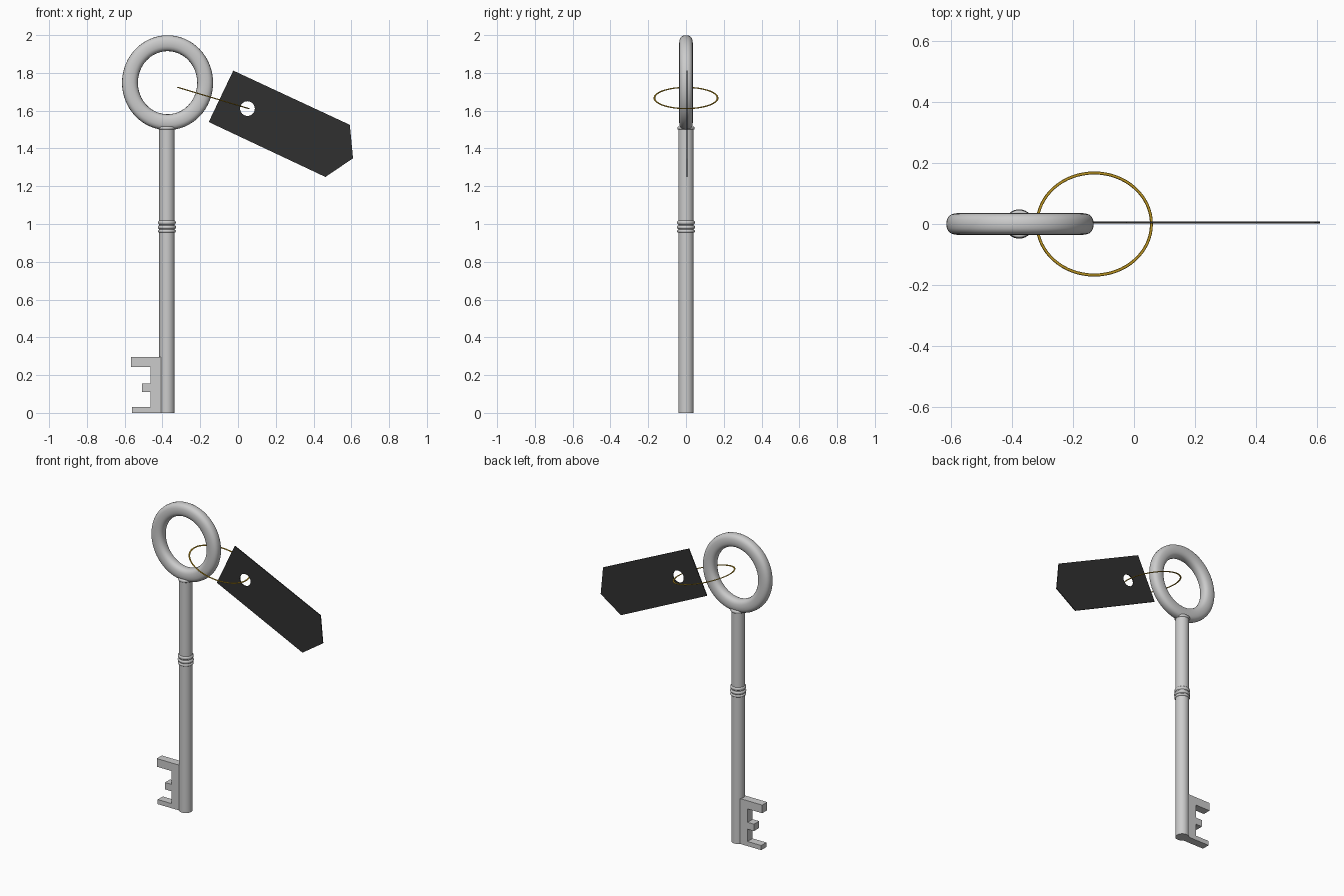
import bpy, bmesh
from math import sin, cos, pi, hypot, copysign
from mathutils import Vector

if "Cube" in bpy.data.objects:
    bpy.data.objects.remove(bpy.data.objects["Cube"])


def material(name, rgb):
    m = bpy.data.materials.new(name)
    m.diffuse_color = (*rgb, 1)
    m.use_nodes = True
    m.node_tree.nodes["Principled BSDF"].inputs["Base Color"].default_value = m.diffuse_color
    return m


def finish(name, bm, mat=None, smooth=False):
    bmesh.ops.recalc_face_normals(bm, faces=bm.faces)
    me = bpy.data.meshes.new(name)
    bm.to_mesh(me)
    bm.free()
    ob = bpy.data.objects.new(name, me)
    bpy.context.collection.objects.link(ob)
    if mat:
        me.materials.append(mat)
    if smooth:
        bpy.ops.object.select_all(action='DESELECT')
        ob.select_set(True)
        bpy.context.view_layer.objects.active = ob
        bpy.ops.object.shade_smooth_by_angle(angle=0.7)
    return ob


def ring(name, centre, u, v, tube_r, tube_h, n, m, power=2.0, mat=None):
    """Elliptical ring; u and v are its half axes, the tube has its own oval section."""
    c, u, v = Vector(centre), Vector(u), Vector(v)
    axis = u.cross(v).normalized()
    bm = bmesh.new()
    loops = []
    for i in range(n):
        a = 2 * pi * i / n
        out = u.normalized() * cos(a) + v.normalized() * sin(a)
        mid = c + u * cos(a) + v * sin(a)
        loop = []
        for j in range(m):
            b = 2 * pi * j / m
            p = copysign(abs(cos(b)) ** (2 / power), cos(b))
            q = copysign(abs(sin(b)) ** (2 / power), sin(b))
            loop.append(bm.verts.new(mid + out * tube_r * p + axis * tube_h * q))
        loops.append(loop)
    for i in range(n):
        for j in range(m):
            k, l = (i + 1) % n, (j + 1) % m
            bm.faces.new((loops[i][j], loops[k][j], loops[k][l], loops[i][l]))
    return finish(name, bm, mat, True)


def lathe(name, x, profile, n=32):
    """Turned part around a vertical axis; profile is (radius, z), capped at both ends."""
    bm = bmesh.new()
    loops = [[bm.verts.new((x + r * cos(2 * pi * i / n), r * sin(2 * pi * i / n), z))
              for i in range(n)] for r, z in profile]
    for lo, hi in zip(loops, loops[1:]):
        for i in range(n):
            k = (i + 1) % n
            bm.faces.new((lo[i], lo[k], hi[k], hi[i]))
    bm.faces.new(loops[0])
    bm.faces.new(loops[-1])
    return finish(name, bm, smooth=True)


def plate(name, outlines, y0, y1, mat=None):
    """Flat plate from x-z outlines (later outlines are holes), extruded along y."""
    bm = bmesh.new()
    edges = []
    for pts in outlines:
        vs = [bm.verts.new((x, y0, z)) for x, z in pts]
        edges += [bm.edges.new((vs[i - 1], vs[i])) for i in range(len(vs))]
    bmesh.ops.triangle_fill(bm, use_beauty=True, use_dissolve=False, edges=edges)
    ext = bmesh.ops.extrude_face_region(bm, geom=bm.faces[:], use_keep_orig=True)
    moved = [g for g in ext['geom'] if isinstance(g, bmesh.types.BMVert)]
    bmesh.ops.translate(bm, verts=moved, vec=(0, y1 - y0, 0))
    return finish(name, bm, mat)


dark = material("dark_tag", (0.03, 0.03, 0.03))
gold = material("gold", (0.6, 0.36, 0.02))
X = -0.376

# Bow and shaft of the key
ring("key_bow", (X + 0.003, 0, 1.748), (0.199, 0, 0), (0, 0, 0.209),
     0.042, 0.036, 64, 20, power=2.5)
lathe("key_shaft", X, [(0.041, 0), (0.041, 1.515)])


def collar(name, z, r, h):
    # rounded band around the shaft
    prof = [(0.036, z - h)]
    prof += [(0.039 + (r - 0.039) * cos(t * pi / 8), z + h * sin(t * pi / 8))
             for t in range(-4, 5)]
    lathe(name, X, prof + [(0.036, z + h)])


for name, z, r, h in (("upper_band", 1.008, 0.047, 0.011),
                      ("middle_band", 0.983, 0.048, 0.010),
                      ("lower_band", 0.962, 0.047, 0.008),
                      ("neck_band", 1.508, 0.046, 0.009)):
    collar(name, z, r, h)

# Bit with three teeth
plate("key_bit", [[(X, 0.295), (-0.567, 0.295), (-0.567, 0.242), (-0.462, 0.242),
                   (-0.462, 0.155), (-0.508, 0.155), (-0.508, 0.11), (-0.462, 0.11),
                   (-0.462, 0.03), (-0.56, 0.03), (-0.56, 0.0), (X, 0.0)]],
      -0.026, 0.026)

# Thin wire loop joining key and tag
ring("wire_loop", (-0.13, 0, 1.667), (0.187, 0, -0.056), (0, 0.167, 0),
     0.005, 0.003, 64, 8, mat=gold)

# Pointed tag with a round hole
hole = [(0.05 + 0.039 * cos(2 * pi * i / 32), 1.611 + 0.039 * sin(2 * pi * i / 32))
        for i in range(32)]
plate("tag", [[(-0.025, 1.812), (0.592, 1.525), (0.609, 1.348), (0.463, 1.249),
               (-0.155, 1.54)], hole], 0.002, 0.008, dark)
